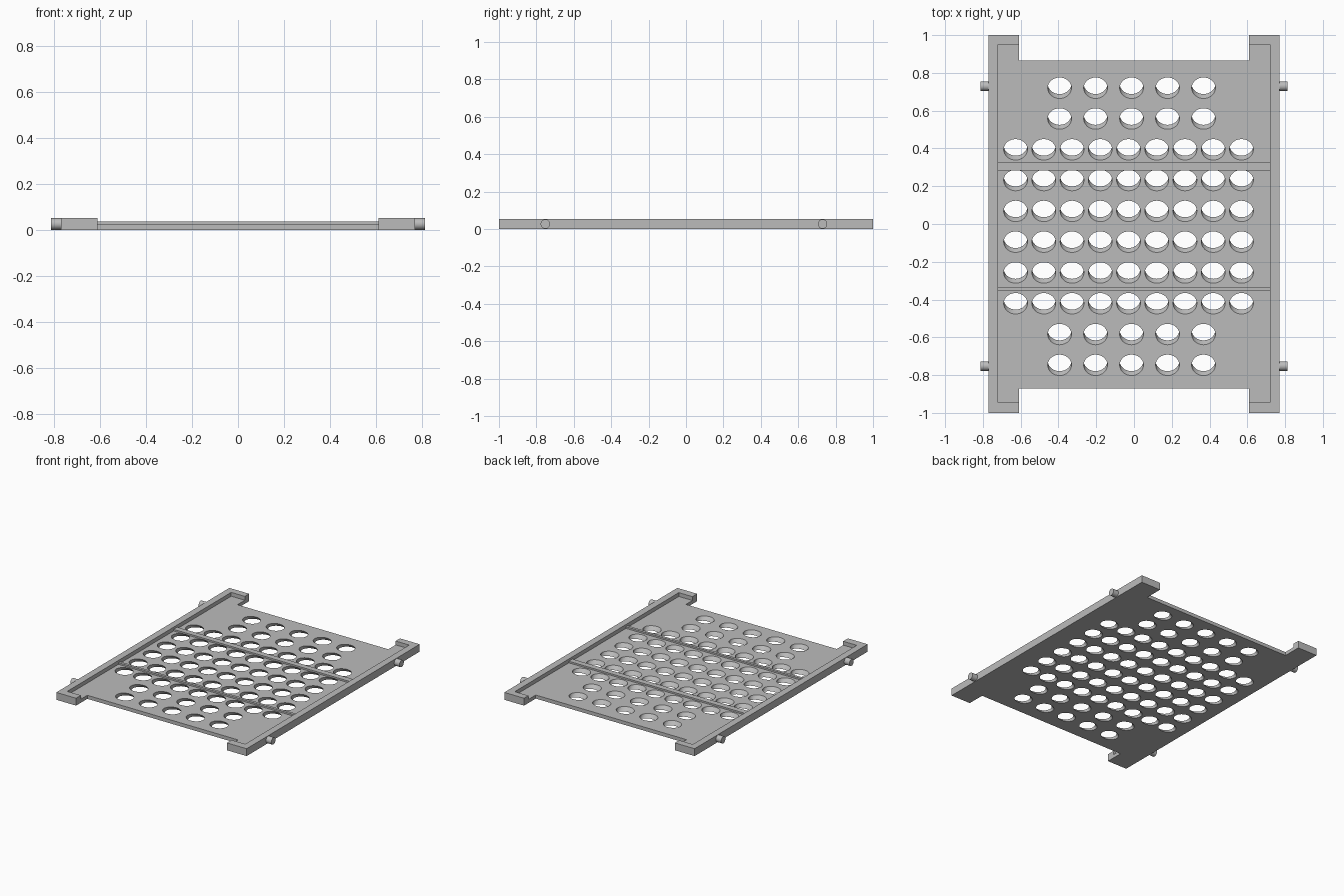
import bpy, bmesh, math
from mathutils import Matrix

cube = bpy.data.objects.get("Cube")
if cube:
    bpy.data.objects.remove(cube, do_unlink=True)

grey = bpy.data.materials.new("plain_grey")
grey.use_nodes = True
grey.diffuse_color = (0.5, 0.5, 0.5, 1)
grey.node_tree.nodes["Principled BSDF"].inputs["Base Color"].default_value = (0.5, 0.5, 0.5, 1)

FLOOR, RIB, RAIL = 0.026, 0.038, 0.054


def finish(bm, name):
    bmesh.ops.recalc_face_normals(bm, faces=bm.faces)
    mesh = bpy.data.meshes.new(name)
    bm.to_mesh(mesh)
    bm.free()
    mesh.materials.append(grey)
    obj = bpy.data.objects.new(name, mesh)
    bpy.context.collection.objects.link(obj)
    return obj


def prism(name, outline, z0, z1):
    bm = bmesh.new()
    face = bm.faces.new([bm.verts.new((x, y, z0)) for x, y in outline])
    top = bmesh.ops.extrude_face_region(bm, geom=[face])["geom"]
    bmesh.ops.translate(bm, vec=(0, 0, z1 - z0),
                        verts=[v for v in top if isinstance(v, bmesh.types.BMVert)])
    return finish(bm, name)


def smooth(obj):
    bpy.ops.object.select_all(action="DESELECT")
    obj.select_set(True)
    bpy.context.view_layer.objects.active = obj
    bpy.ops.object.shade_smooth_by_angle(angle=math.radians(30))


# Floor plate with a notch at each end
right_edge = [(0.61, -0.87), (0.61, -0.945), (0.72, -0.945),
              (0.72, 0.95), (0.61, 0.95), (0.61, 0.865)]
left_edge = [(-x, y) for x, y in reversed(right_edge)]
plate = prism("floor_plate", right_edge + left_edge, 0, FLOOR)

# Slanted drain holes, cut by one joined helper
bm = bmesh.new()
for row in range(10):
    y = 0.72 - row * 0.163
    wide = 2 <= row <= 7
    count, start, step = (9, -0.627, 0.1495) if wide else (5, -0.394, 0.1905)
    for col in range(count):
        place = Matrix.Translation((start + col * step, y, FLOOR))
        shear = Matrix.Identity(4)
        shear[1][2] = -0.9
        scale = Matrix.Diagonal((1, 0.88, 1, 1))
        bmesh.ops.create_cone(bm, cap_ends=True, segments=32, radius1=0.063,
                              radius2=0.063, depth=0.09, matrix=place @ shear @ scale)
cutter = finish(bm, "hole_cutter")
cut = plate.modifiers.new("holes", "BOOLEAN")
cut.operation = "DIFFERENCE"
cut.solver = "EXACT"
cut.object = cutter
bpy.context.view_layer.objects.active = plate
plate.select_set(True)
bpy.ops.object.modifier_apply(modifier=cut.name)
bpy.data.objects.remove(cutter, do_unlink=True)
smooth(plate)

# Raised side rails with hooked ends, and the pivot pins on them
rail = [(0.77, -1), (0.77, 1), (0.61, 1), (0.61, 0.95),
        (0.72, 0.95), (0.72, -0.945), (0.61, -0.945), (0.61, -1)]
for side, sign in (("left", 1), ("right", -1)):
    prism(side + "_rail", [(sign * x, y) for x, y in rail], 0, RAIL)
    for end, y in (("back", 0.73), ("front", -0.752)):
        bm = bmesh.new()
        bmesh.ops.create_cone(
            bm, cap_ends=True, segments=32, radius1=0.025, radius2=0.025, depth=0.053,
            matrix=Matrix.Translation((sign * 0.7865, y, 0.027))
            @ Matrix.Rotation(math.pi / 2, 4, "Y"))
        smooth(finish(bm, f"{end}_{side}_pin"))

# Cross ribs standing on the floor
for name, y0, y1 in (("back_rib", 0.284, 0.326), ("front_rib", -0.354, -0.334)):
    prism(name, [(-0.72, y0), (0.72, y0), (0.72, y1), (-0.72, y1)], FLOOR, RIB)
